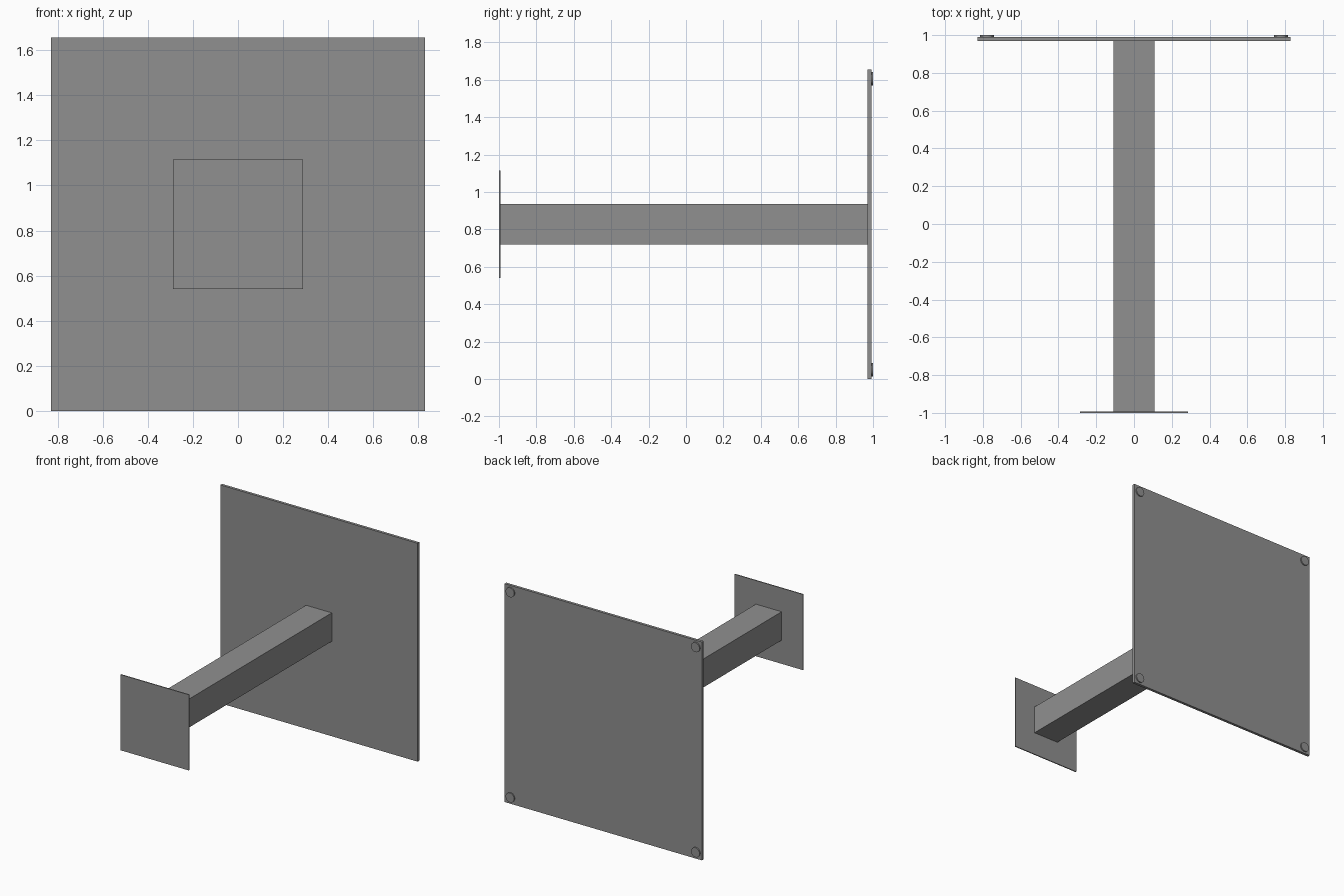
import bpy
import math

if "Cube" in bpy.data.objects:
    bpy.data.objects.remove(bpy.data.objects["Cube"])

CZ = 0.828  # height of the table's central axis (table lies on its side)

# dark grey metal
metal = bpy.data.materials.new("dark_metal")
metal.diffuse_color = (0.278, 0.278, 0.278, 1)
metal.use_nodes = True
metal.node_tree.nodes["Principled BSDF"].inputs["Base Color"].default_value = metal.diffuse_color


def box(name, half, y0, y1):
    """Square slab centred on the table axis, from y0 to y1."""
    bpy.ops.mesh.primitive_cube_add(size=1, location=(0, (y0 + y1) / 2, CZ))
    ob = bpy.context.object
    ob.name = name
    ob.scale = (2 * half, y1 - y0, 2 * half)
    bpy.ops.object.transform_apply(location=False, rotation=False, scale=True)
    ob.data.materials.append(metal)
    return ob


# base plate carrying the glides, square column, small mounting plate
box("base_plate", 0.828, 0.97, 0.991)
box("column", 0.108, -0.992, 0.97)
box("mounting_plate", 0.287, -1.0, -0.992)

# round glides in the four corners of the base plate
for sx in (-1, 1):
    for sz in (-1, 1):
        bpy.ops.mesh.primitive_cylinder_add(
            vertices=32, radius=0.036, depth=0.009,
            location=(sx * 0.778, 0.9955, CZ + sz * 0.778),
            rotation=(math.pi / 2, 0, 0))
        glide = bpy.context.object
        glide.name = "foot_glide"
        glide.data.materials.append(metal)
        bpy.ops.object.shade_smooth_by_angle()
